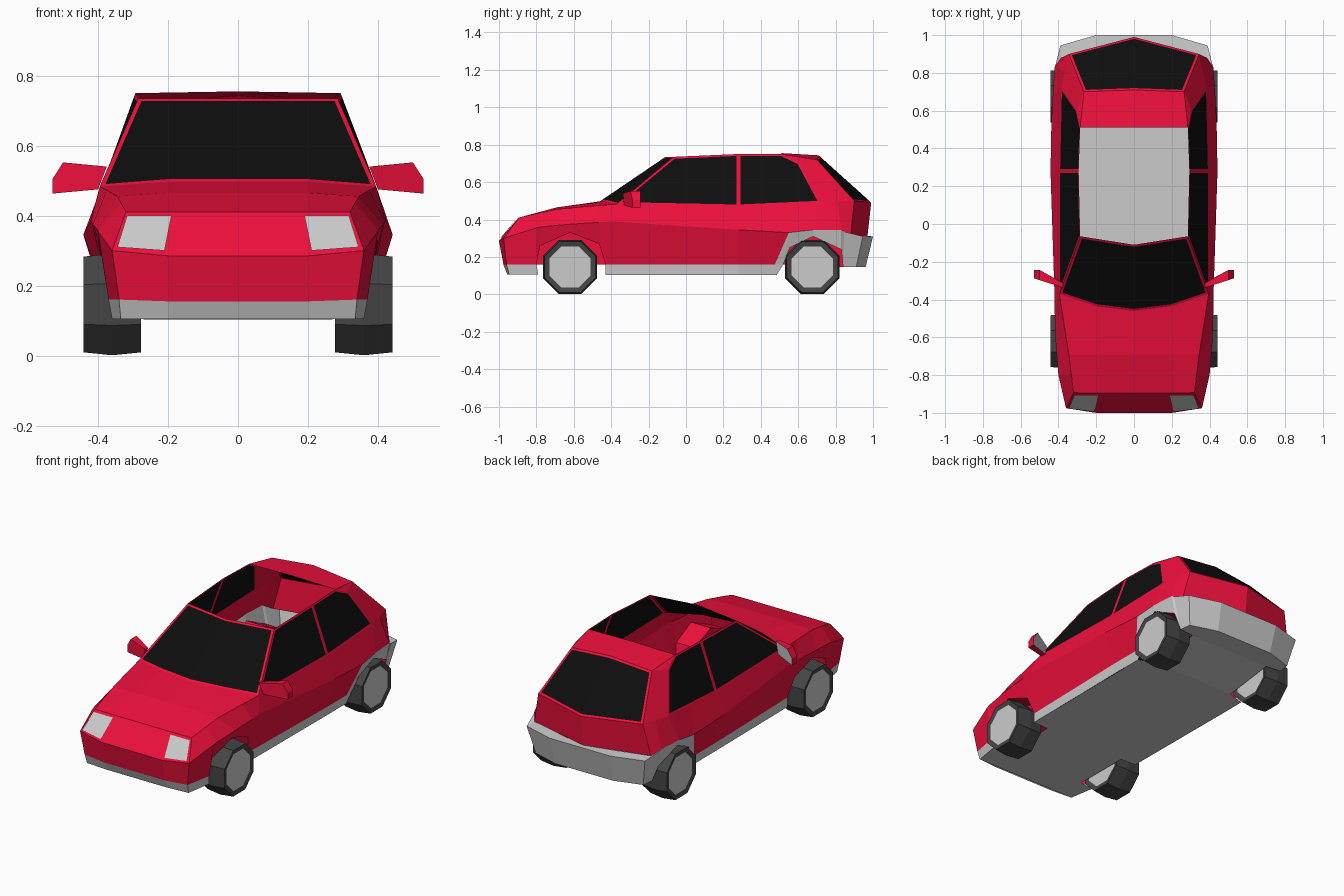
import bpy, bmesh, math

if "Cube" in bpy.data.objects:
    bpy.data.objects.remove(bpy.data.objects["Cube"])


def material(name, color):
    m = bpy.data.materials.new(name)
    m.diffuse_color = (*color, 1)
    m.use_nodes = True
    m.node_tree.nodes["Principled BSDF"].inputs["Base Color"].default_value = m.diffuse_color
    return m


RED = material("red_paint", (0.86, 0.005, 0.045))
BLACK = material("black_glass", (0.0045, 0.0045, 0.0045))
RUBBER = material("rubber", (0.058, 0.058, 0.058))


def strip(a, b):
    """Quads between two polylines of equal length."""
    return [[a[i], a[i + 1], b[i + 1], b[i]] for i in range(len(a) - 1)]


def part(name, faces, mat=None, glass=None):
    """Mesh from right-hand faces, mirrored in x; glass insets a pane in a frame."""
    bm = bmesh.new()
    for face in faces:
        pts = [p for i, p in enumerate(face) if p != face[i - 1]]
        if len(pts) < 3:
            continue
        bm.faces.new([bm.verts.new(p) for p in pts])
        bm.faces.new([bm.verts.new((-x, y, z)) for x, y, z in reversed(pts)])
    bmesh.ops.remove_doubles(bm, verts=bm.verts, dist=1e-4)
    bmesh.ops.dissolve_degenerate(bm, edges=bm.edges, dist=1e-4)
    bmesh.ops.recalc_face_normals(bm, faces=bm.faces)
    if glass:
        panes = list(bm.faces)
        if glass == "one":
            ring = bmesh.ops.inset_region(bm, faces=panes, thickness=0.013,
                                          use_boundary=True, use_even_offset=True)
        else:
            ring = bmesh.ops.inset_individual(bm, faces=panes, thickness=0.011,
                                              use_even_offset=True)
        for f in ring["faces"]:
            f.material_index = 0
        for f in panes:
            f.material_index = 1
    mesh = bpy.data.meshes.new(name)
    bm.to_mesh(mesh)
    bm.free()
    if mat:
        mesh.materials.append(mat)
    if glass:
        mesh.materials.append(BLACK)
    obj = bpy.data.objects.new(name, mesh)
    bpy.context.collection.objects.link(obj)
    return obj


# Side lines, front to back: crease, shoulder, and lower edge with wheel arch
crease = [(.36, -.975, .30), (.40, -.80, .355), (.402, -.78, .36), (.415, -.62, .375),
          (.42, -.465, .385), (.42, -.40, .39), (.442, .28, .345), (.437, .55, .33),
          (.43, .68, .345), (.42, .83, .345), (.385, .88, .315)]
shoulder = [(.32, -.893, .41), (.332, -.80, .432), (.334, -.78, .436), (.345, -.69, .455),
            (.375, -.5, .473), (.395, -.37, .483), (.395, .28, .47), (.39, .50, .48),
            (.385, .72, .49), (.365, .81, .495), (.345, .90, .50)]
low = [(.34, -.96, .16), (.37, -.80, .16), (.375, -.78, .26), (.40, -.62, .33),
       (.39, -.465, .27), (.37, -.43, .16), (.385, .28, .16), (.385, .475, .16)]
part("body_sides", strip(shoulder, crease) + strip(crease[:8], low), RED)

# Nose and bonnet, each row from the side to the centre
hood_front = [shoulder[0], (.2, -.895, .41), (0, -.895, .41)]
hood_mid = [shoulder[3], (.2, -.69, .465), (0, -.69, .465)]
cowl = [shoulder[5], (.2, -.435, .497), (0, -.46, .497)]
nose = [crease[0], (.2, -1, .285), (0, -1, .285)]
chin = [low[0], (.2, -.975, .155), (0, -.975, .155)]
lip = [(.335, -.945, .105), (.2, -.955, .105), (0, -.955, .105)]
part("bonnet", strip(cowl, hood_mid) + strip(hood_mid, hood_front), RED)
part("nose", strip(hood_front, nose) + strip(nose, chin), RED)
part("headlights", [[(.19, -.908, .40), (.317, -.908, .40),
                     (.345, -.978, .31), (.21, -.994, .30)]])

# Grey skirts below the paint
part("front_skirt", strip(chin, lip) + [[low[0], low[1], (.36, -.79, .105), lip[0]]])
part("side_skirts", strip(low[5:], [(.37, -.43, .103), (.375, .28, .103), (.375, .485, .103)]))

# Cabin: open roof, so only the rear roof panel is solid
rail = [(.285, -.065, .735), (.293, .28, .75), (.285, .51, .75), (.265, .70, .72)]
bend = (.305, .605, .705)
part("windscreen", [cowl[::-1] + [rail[0], (0, -.11, .735)]], RED, "one")
part("side_windows", [[shoulder[5], shoulder[6], rail[1], rail[0]],
                      [shoulder[6], shoulder[8], bend, rail[2], rail[1]]], RED, "each")
part("rear_pillars", [[shoulder[8], shoulder[10], rail[3], bend], [bend, rail[3], rail[2]]], RED)
part("rear_roof", [[(0, .51, .755), rail[2], rail[3], (0, .71, .743)]], RED)
part("rear_window", [[(0, .71, .743), rail[3], shoulder[10], (0, .99, .49)]], RED, "one")
part("tailgate", [[(0, .99, .49), shoulder[10], crease[10], (0, .97, .31)]], RED)

# Rear bumper wrapping over the rear wheel arches
b_top = [crease[7]] * 3 + [crease[8], crease[9], (.415, .845, .335),
                           (.39, .945, .31), (.2, 1, .31), (0, 1, .31)]
b_low = [low[7], (.385, .52, .16), (.41, .555, .25), (.42, .68, .31), (.40, .83, .24),
         (.365, .84, .145), (.355, .91, .145), (.19, .96, .145), (0, .96, .145)]
ledge = [crease[9], crease[10], (.2, .924, .312), (0, .97, .31)]
part("rear_bumper", strip(b_top, b_low) + strip(b_top[5:], ledge)
     + [[low[7], b_low[1], (.375, .485, .103)]])

# Floor with wheel cut-outs
edge = [lip[0], (.36, -.79, .105), (.27, -.785, .105), (.27, -.435, .103), (.37, -.43, .103),
        (.375, .485, .103), (.27, .52, .103), (.27, .83, .145)] + b_low[5:8]
part("floor", strip(edge, [(0, y, z) for x, y, z in edge]))

# Wheel wells
for name, arch in (("front_wheel_wells", low[1:6]), ("rear_wheel_wells", b_low[1:6])):
    inner = [(.27, y, z) for x, y, z in arch]
    part(name, strip(arch, inner) + [inner], RED)


# Eight-sided wheels with grey hub discs
def ring(x, r, y):
    pts = [(x, y + r * math.cos(a), .146 + r * math.sin(a))
           for a in (math.pi / 8 + i * math.pi / 4 for i in range(8))]
    return pts + pts[:1]


for name, y in (("front", -.62), ("rear", .675)):
    rings = [ring(x, r, y) for x, r in ((.284, .119), (.277, .148), (.36, .157),
                                        (.442, .148), (.436, .119))]
    tread = []
    for a, b in zip(rings, rings[1:]):
        tread += strip(a, b)
    part(name + "_tyres", tread, RUBBER)
    part(name + "_hubs", [rings[0][:8], rings[-1][:8]])

# Door mirrors: wedge outline swept backwards
outline = [(.375, .54), (.50, .552), (.53, .505), (.53, .463), (.40, .475)]
fore = [(x, -.338 + .33 * (x - .375), z) for x, z in outline]
aft = [(x, min(-.243, -.313 + .63 * (x - .375)), z) for x, z in outline]
part("door_mirrors", strip(fore + fore[:1], aft + aft[:1]) + [fore], RED)
part("mirror_glass", [aft])
